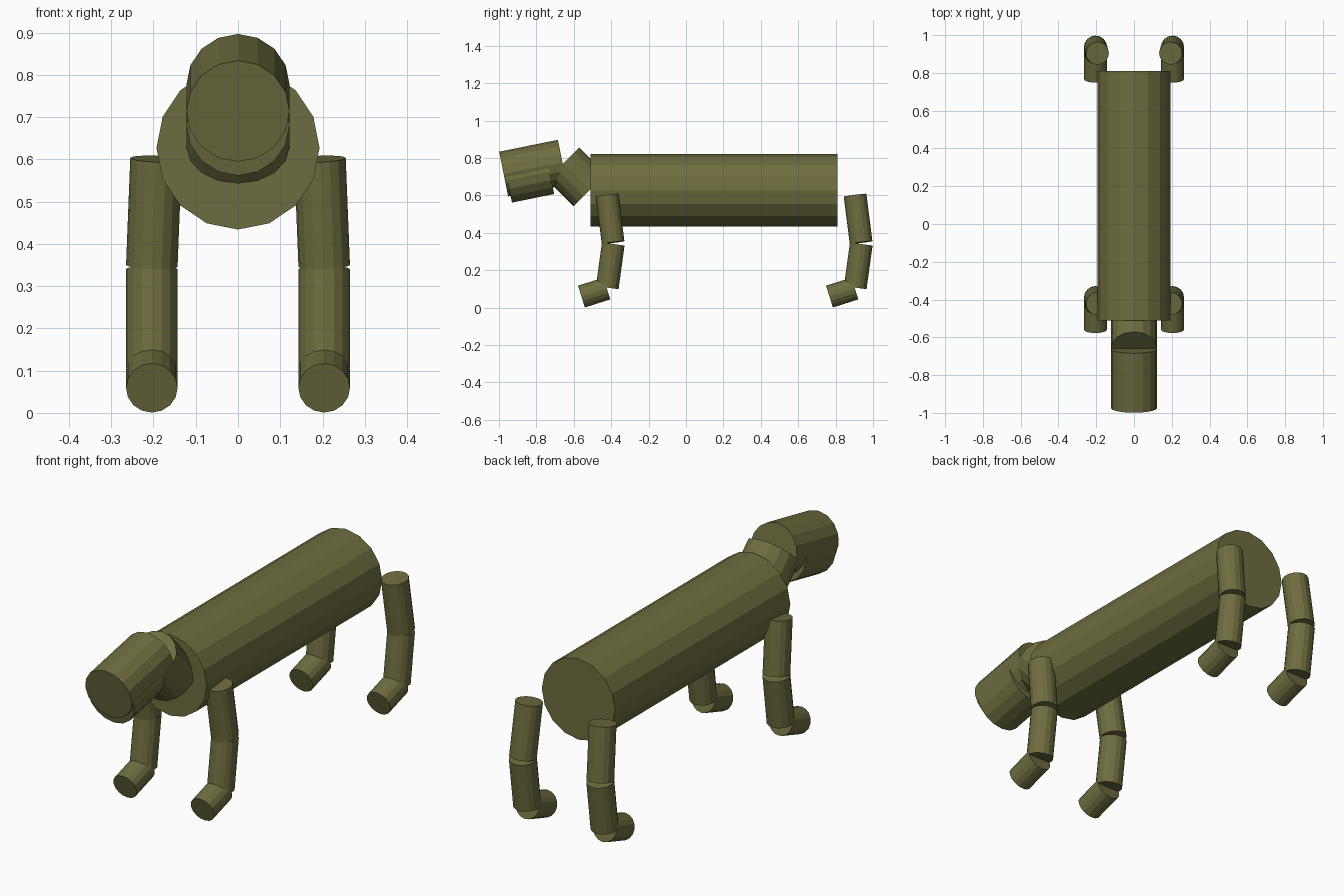
import bpy, bmesh
from mathutils import Vector, Matrix

if "Cube" in bpy.data.objects:
    bpy.data.objects.remove(bpy.data.objects["Cube"])

olive = bpy.data.materials.new("olive_green")
olive.diffuse_color = (0.155, 0.152, 0.05, 1)
olive.use_nodes = True
olive.node_tree.nodes["Principled BSDF"].inputs["Base Color"].default_value = olive.diffuse_color


def tube(name, start, end, radius, sides=16):
    """Closed flat-shaded cylinder running between two points."""
    a, b = Vector(start), Vector(end)
    axis = (b - a).normalized()
    side = Vector((1, 0, 0))
    side = (side - axis * side.dot(axis)).normalized()
    up = axis.cross(side)
    rot = Matrix((side, up, axis)).transposed().to_4x4()
    bm = bmesh.new()
    bmesh.ops.create_cone(bm, cap_ends=True, segments=sides, radius1=radius,
                          radius2=radius, depth=(b - a).length,
                          matrix=Matrix.Translation((a + b) / 2) @ rot)
    mesh = bpy.data.meshes.new(name)
    bm.to_mesh(mesh)
    bm.free()
    mesh.materials.append(olive)
    obj = bpy.data.objects.new(name, mesh)
    bpy.context.collection.objects.link(obj)
    return obj


# Torso, neck and head
tube("body", (0, -0.51, 0.627), (0, 0.81, 0.627), 0.193)
tube("neck", (0, -0.515, 0.629), (0, -0.657, 0.771), 0.122)
tube("head", (0, -0.661, 0.777), (0, -0.975, 0.714), 0.122)
tube("jaw", (0, -0.729, 0.727), (0, -0.955, 0.681), 0.122)

# Four legs, each with an upper leg, a lower leg and a foot
for side_name, s in (("left", 1), ("right", -1)):
    for end_name, dy in (("front", 0.0), ("back", 1.326)):
        tag = f"{end_name}_{side_name}"
        tube(f"{tag}_upper_leg", (s * 0.194, dy - 0.422, 0.601),
             (s * 0.204, dy - 0.39, 0.348), 0.061)
        tube(f"{tag}_lower_leg", (s * 0.204, dy - 0.389, 0.34),
             (s * 0.204, dy - 0.421, 0.107), 0.061)
        tube(f"{tag}_foot", (s * 0.204, dy - 0.423, 0.102),
             (s * 0.204, dy - 0.559, 0.059), 0.061)
